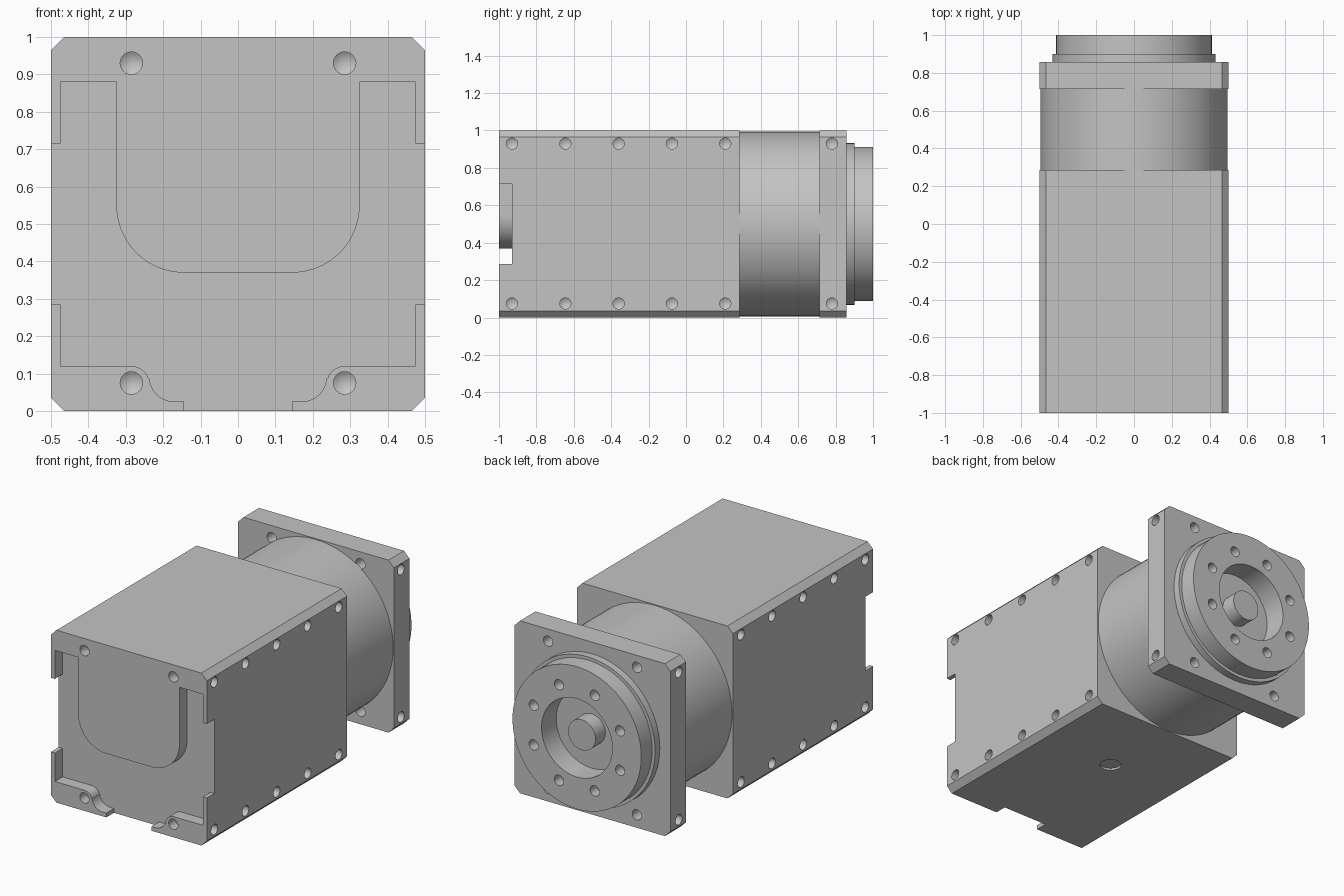
import bpy, bmesh
from math import sin, cos, pi, radians
from mathutils import Matrix, Vector

if "Cube" in bpy.data.objects:
    bpy.data.objects.remove(bpy.data.objects["Cube"])

grey = bpy.data.materials.new("light grey metal")
grey.use_nodes = True
tone = (0.55, 0.55, 0.55, 1)
grey.diffuse_color = tone
grey.node_tree.nodes["Principled BSDF"].inputs["Base Color"].default_value = tone


def add_prism(bm, points, lo, hi):
    """Extrude an x-z outline along y."""
    face = bm.faces.new([bm.verts.new((x, lo, z)) for x, z in points])
    grown = bmesh.ops.extrude_face_region(bm, geom=[face])["geom"]
    moved = [v for v in grown if isinstance(v, bmesh.types.BMVert)]
    bmesh.ops.translate(bm, verts=moved, vec=(0, hi - lo, 0))


def add_lathe(bm, profile, origin, axis, sides=24):
    """Turn a closed (radius, distance) profile about an axis."""
    place = Matrix.Translation(origin) @ Vector(axis).to_track_quat("Z", "Y").to_matrix().to_4x4()
    rings = []
    for r, d in profile:
        count = sides if r else 1
        rings.append([bm.verts.new(place @ Vector((r * cos(2 * pi * i / sides),
                                                   r * sin(2 * pi * i / sides), d)))
                      for i in range(count)])
    for a, b in zip(rings, rings[1:]):
        for i in range(sides):
            quad = [a[i % len(a)], a[(i + 1) % len(a)], b[(i + 1) % len(b)], b[i % len(b)]]
            bm.faces.new(list(dict.fromkeys(quad)))


def drill(bm, origin, axis, radius=0.03, depth=0.06):
    """Blind hole with a conical bottom; the axis points into the part."""
    profile = [(0, -0.02), (radius, -0.02), (radius, depth), (0, depth + 0.02)]
    add_lathe(bm, profile, origin, axis)


def finish(name, bm):
    bmesh.ops.recalc_face_normals(bm, faces=bm.faces)
    mesh = bpy.data.meshes.new(name)
    bm.to_mesh(mesh)
    bm.free()
    mesh.materials.append(grey)
    obj = bpy.data.objects.new(name, mesh)
    bpy.context.collection.objects.link(obj)
    return obj


def cut(obj, cutter_bm):
    cutter = finish("cutter", cutter_bm)
    cutter.hide_render = True
    mod = obj.modifiers.new("cut", "BOOLEAN")
    mod.operation, mod.solver, mod.object = "DIFFERENCE", "EXACT", cutter
    bpy.context.view_layer.objects.active = obj
    bpy.ops.object.modifier_apply(modifier=mod.name)
    bpy.data.objects.remove(cutter)


def smooth(obj):
    bpy.ops.object.select_all(action="DESELECT")
    obj.select_set(True)
    bpy.context.view_layer.objects.active = obj
    bpy.ops.object.shade_smooth_by_angle(angle=radians(30))


def arc(cx, cz, r, start, end, steps=10):
    angles = [radians(start + (end - start) * i / steps) for i in range(steps + 1)]
    return [(cx + r * cos(a), cz + r * sin(a)) for a in angles]


def mirrored(half):
    return half + [(-x, z) for x, z in reversed(half)]


c = 0.035
square = mirrored([(0.5 - c, 0), (0.5, c), (0.5, 1 - c), (0.5 - c, 1)])
LEVELS = (0.075, 0.93)
BACK = 0.285

# Main body
bm = bmesh.new()
add_prism(bm, square, -1, BACK)
body = finish("motor_body", bm)

# Front recess around the hanging tongue, open at the sides and the bottom
half = arc(0.145, 0.55, 0.18, -90, 0, 16)
half += [(0.325, 0.88), (0.475, 0.88), (0.475, 0.715), (0.55, 0.715),
         (0.55, 0.285), (0.475, 0.285), (0.475, 0.12)]
half += arc(0.285, 0.072, 0.048, 90, 160) + arc(0.17, 0.092, 0.067, -5, -90)
half += [(0.145, 0.025), (0.145, -0.05)]
bm = bmesh.new()
add_prism(bm, mirrored(half), -1.05, -0.93)
cut(body, bm)

# Screw holes on the sides and front, and the round pocket underneath
bm = bmesh.new()
for z in LEVELS:
    for s in (-1, 1):
        drill(bm, (s * 0.285, -1, z), (0, 1, 0))
        for i in range(5):
            drill(bm, (s * 0.5, -0.93 + BACK * i, z), (-s, 0, 0))
add_lathe(bm, [(0, -0.02), (0.058, -0.02), (0.058, 0.012), (0, 0.012)], (0, -0.2, 0), (0, 0, 1), 32)
cut(body, bm)

# Rounded label pocket underneath
bm = bmesh.new()
outline = []
for sx, sy, start in ((1, 1, 0), (-1, 1, 90), (-1, -1, 180), (1, -1, 270)):
    outline += arc(sx * 0.22, 0.02 + sy * 0.075, 0.06, start, start + 90, 8)
add_prism(bm, outline, -0.02, 0.012)
for v in bm.verts:
    v.co = (v.co.x, v.co.z, v.co.y)
cut(body, bm)
smooth(body)

# Round gear housing
bm = bmesh.new()
add_lathe(bm, [(0, 0.28), (0.495, 0.28), (0.495, 0.72), (0, 0.72)], (0, 0, 0.5), (0, 1, 0), 96)
smooth(finish("gear_housing", bm))

# Square mounting flange with through holes and side screw holes
bm = bmesh.new()
add_prism(bm, square, 0.715, 0.857)
flange = finish("mounting_flange", bm)
bm = bmesh.new()
for z in LEVELS:
    for s in (-1, 1):
        add_lathe(bm, [(0, 0.6), (0.03, 0.6), (0.03, 0.95), (0, 0.95)], (s * 0.285, 0, z), (0, 1, 0))
        drill(bm, (s * 0.5, 0.78, z), (-s, 0, 0))
cut(flange, bm)
smooth(flange)

# Stepped output hub with a bore and centre shaft
bm = bmesh.new()
add_lathe(bm, [(0, 0.84), (0.432, 0.84), (0.432, 0.9), (0.413, 0.9), (0.413, 1), (0.227, 1),
               (0.227, 0.865), (0.088, 0.865), (0.088, 0.955), (0, 0.955)],
          (0, 0, 0.5), (0, 1, 0), 96)
hub = finish("output_hub", bm)
bm = bmesh.new()
for i in range(8):
    a = radians(22.5 + 45 * i)
    drill(bm, (0.3 * cos(a), 1, 0.5 + 0.3 * sin(a)), (0, -1, 0))
cut(hub, bm)
smooth(hub)
